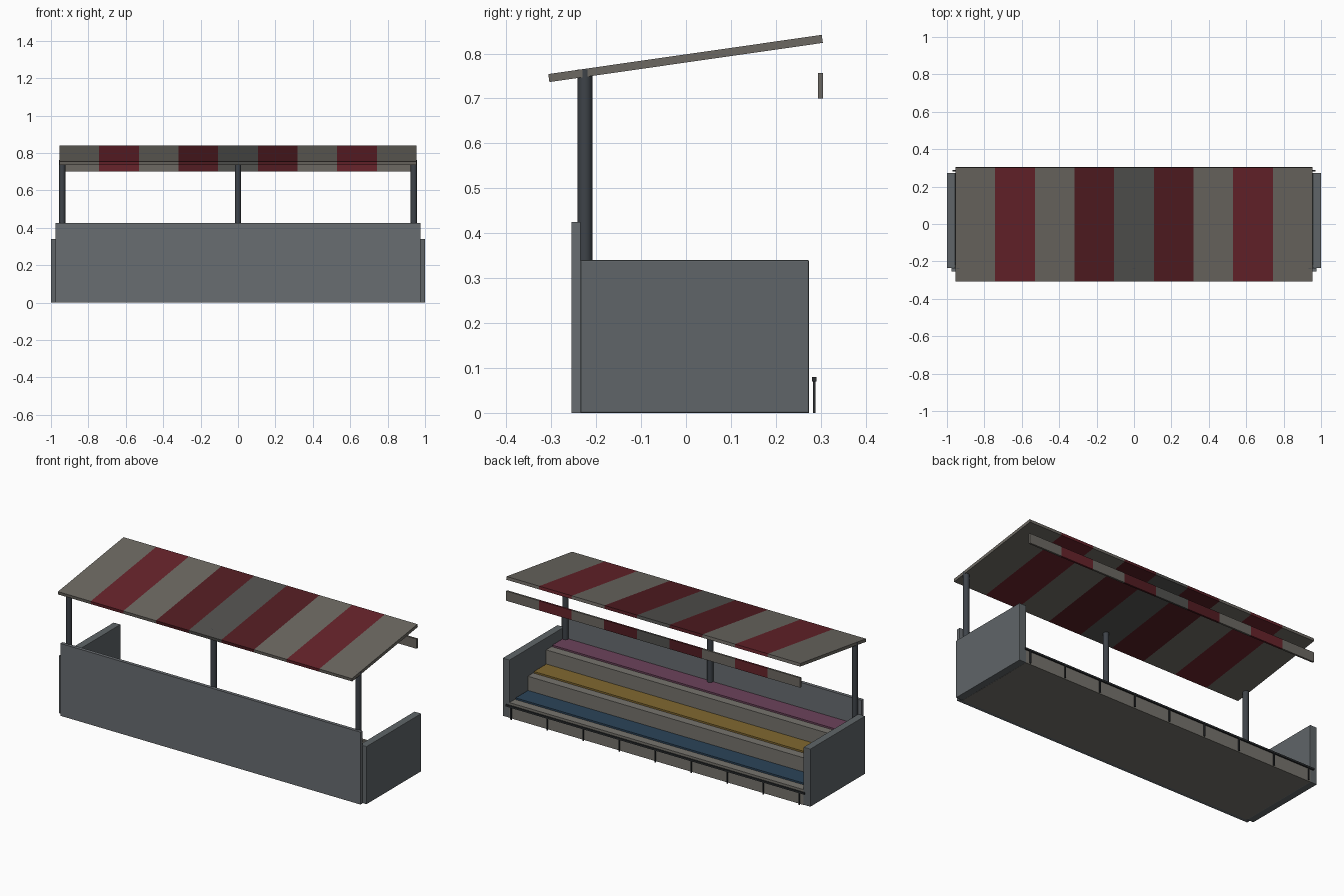
import bpy, bmesh, math
from mathutils import Matrix, Vector

if "Cube" in bpy.data.objects:
    bpy.data.objects.remove(bpy.data.objects["Cube"])


def material(name, rgb):
    m = bpy.data.materials.new(name)
    m.diffuse_color = (*rgb, 1)
    m.use_nodes = True
    m.node_tree.nodes["Principled BSDF"].inputs["Base Color"].default_value = m.diffuse_color
    return m


# Stripes: cream and red, more muted over the middle
CREAM = material("cream", (0.150, 0.140, 0.122))
RED = material("red", (0.135, 0.017, 0.024))
MID_CREAM = material("mid_cream", (0.085, 0.084, 0.078))
MID_RED = material("mid_red", (0.085, 0.012, 0.016))
BACK = material("back_wall_grey", (0.140, 0.153, 0.165))
WALL = material("end_wall_grey", (0.115, 0.130, 0.140))
TREAD = material("tread_grey", (0.180, 0.172, 0.152))
STEEL = material("dark_steel", (0.048, 0.056, 0.066))
RAIL = material("rail_black", (0.025, 0.028, 0.031))
SEATS = [material("blue", (0.024, 0.057, 0.098)),
         material("yellow", (0.220, 0.140, 0.030)),
         material("pink", (0.150, 0.055, 0.105))]


def finish(bm, name, mats):
    me = bpy.data.meshes.new(name)
    bm.to_mesh(me)
    bm.free()
    ob = bpy.data.objects.new(name, me)
    bpy.context.collection.objects.link(ob)
    for m in mats:
        me.materials.append(m)
    return ob


def cube(x0, x1, y0, y1, z0, z1):
    bm = bmesh.new()
    bmesh.ops.create_cube(bm, size=1)
    mid = Vector(((x0 + x1) / 2, (y0 + y1) / 2, (z0 + z1) / 2))
    bm.transform(Matrix.Translation(mid) @ Matrix.Diagonal((x1 - x0, y1 - y0, z1 - z0, 1)))
    return bm


def box(name, x0, x1, y0, y1, z0, z1, mat, bevel=0):
    ob = finish(cube(x0, x1, y0, y1, z0, z1), name, [mat])
    if bevel:
        mod = ob.modifiers.new("bevel", 'BEVEL')
        mod.width, mod.segments = bevel, 2
    return ob


def striped(name, half, depth, height, count=9):
    """Box centred on the origin, cut along x into alternating stripes."""
    bm = cube(-half, half, -depth / 2, depth / 2, -height / 2, height / 2)
    step = 2 * half / count
    for i in range(1, count):
        bmesh.ops.bisect_plane(bm, geom=bm.verts[:] + bm.edges[:] + bm.faces[:],
                               plane_co=(-half + i * step, 0, 0), plane_no=(1, 0, 0))
    for f in bm.faces:
        i = min(int((f.calc_center_median().x + half) / step), count - 1)
        f.material_index = i % 2 + (2 if abs(i - count // 2) < 2 else 0)
    return finish(bm, name, [CREAM, RED, MID_CREAM, MID_RED])


# Back wall and end walls
box("back_wall", -0.975, 0.975, -0.255, -0.235, 0, 0.425, BACK)
for side, x0, x1 in (("left", -1.0, -0.955), ("right", 0.955, 1.0)):
    box(side + "_end_wall", x0, x1, -0.235, 0.274, 0, 0.34, WALL, 0.003)

# Stepped tiers with a coloured seat strip on each
for i, mat in enumerate(SEATS):
    front = 0.274 - 0.17 * i
    back = front - 0.17 if i < 2 else -0.235
    top = 0.09 * (i + 1)
    box(f"tier_{i + 1}", -0.956, 0.956, back, front, 0, top, TREAD)
    box(f"seat_{i + 1}", -0.95, 0.95, back + 0.005, front - 0.05, top - 0.005, top + 0.01, mat)

# Roof posts
for n, x in (("left", -0.94), ("middle", 0), ("right", 0.94)):
    bm = bmesh.new()
    bmesh.ops.create_cone(bm, cap_ends=True, segments=12, radius1=0.0165,
                          radius2=0.0165, depth=0.524)
    bm.transform(Matrix.Translation((x, -0.225, 0.502)))
    for f in bm.faces:
        f.smooth = len(f.verts) == 4
    finish(bm, n + "_roof_post", [STEEL])

# Tilted striped roof and hanging valance
roof = striped("roof", 0.955, 0.615, 0.018)
roof.location = (0, -0.001, 0.789)
roof.rotation_euler.x = math.atan2(0.087, 0.607)
valance = striped("valance", 0.955, 0.011, 0.057)
valance.location = (0, 0.299, 0.7285)

# Low railing before the bottom tier
box("rail", -0.97, 0.97, 0.281, 0.290, 0.070, 0.080, RAIL)
for i in range(9):
    x = -0.936 + 0.234 * i
    box(f"rail_post_{i + 1}", x - 0.004, x + 0.004, 0.2825, 0.2885, 0, 0.072, RAIL)
